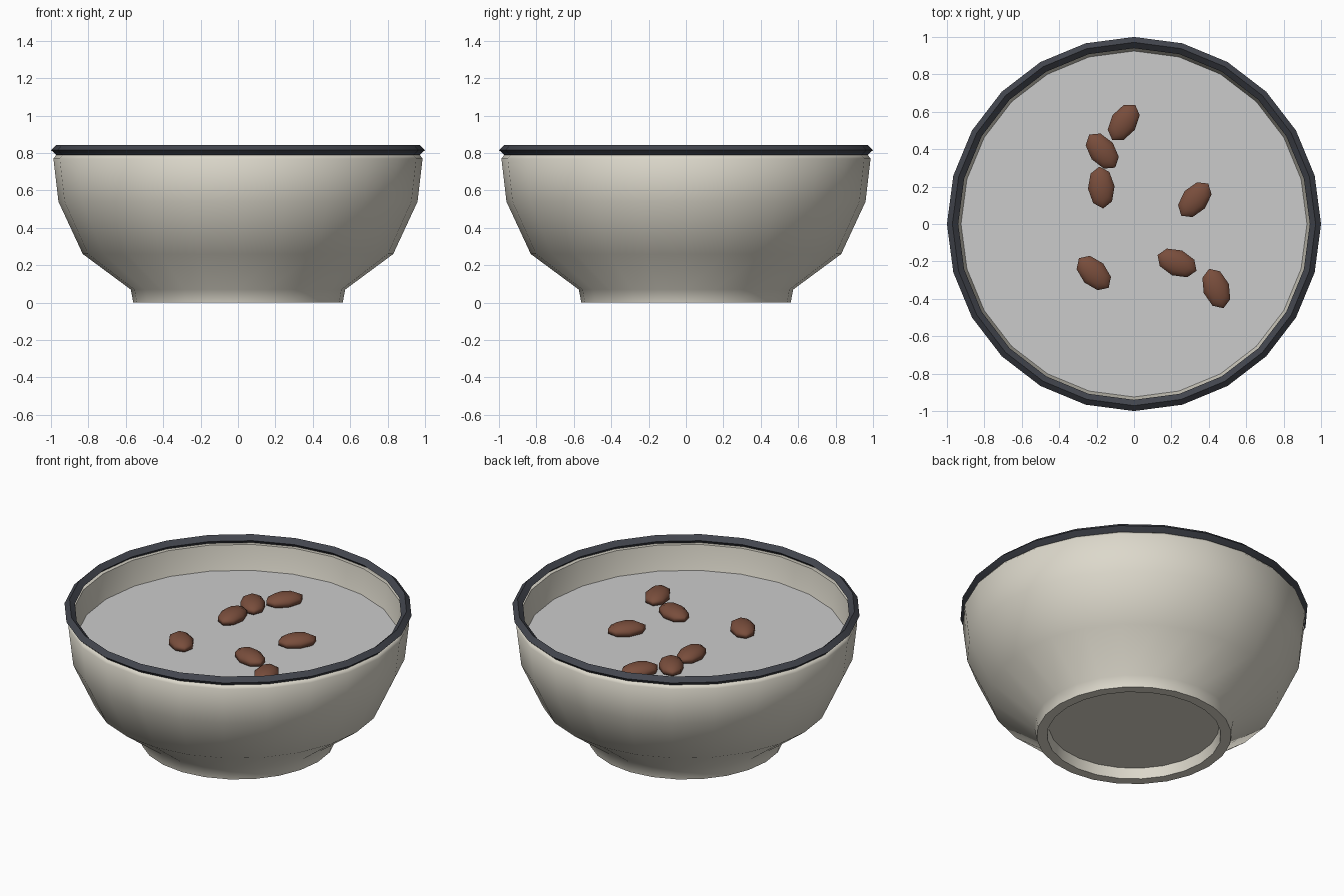
import bpy, bmesh, math
from math import radians, cos, sin, pi

if "Cube" in bpy.data.objects:
    bpy.data.objects.remove(bpy.data.objects["Cube"])

SIDES = 24


def material(name, rgb):
    m = bpy.data.materials.new(name)
    m.diffuse_color = (*rgb, 1)
    m.use_nodes = True
    m.node_tree.nodes["Principled BSDF"].inputs["Base Color"].default_value = m.diffuse_color
    return m


def finish(bm, name, mat, angle):
    bmesh.ops.recalc_face_normals(bm, faces=bm.faces)
    me = bpy.data.meshes.new(name)
    bm.to_mesh(me)
    bm.free()
    ob = bpy.data.objects.new(name, me)
    bpy.context.collection.objects.link(ob)
    if mat:
        me.materials.append(mat)
    bpy.ops.object.select_all(action='DESELECT')
    ob.select_set(True)
    bpy.context.view_layer.objects.active = ob
    bpy.ops.object.shade_smooth_by_angle(angle=radians(angle))
    return ob


def lathe(name, profile, mat, angle, closed=False):
    """Revolve (radius, z) points; open ends are capped with a flat polygon."""
    bm = bmesh.new()
    rings = [[bm.verts.new((r * cos(2 * pi * i / SIDES), r * sin(2 * pi * i / SIDES), z))
              for i in range(SIDES)] for r, z in profile]
    pairs = list(zip(rings, rings[1:]))
    if closed:
        pairs.append((rings[-1], rings[0]))
    else:
        bm.faces.new(rings[0])
        bm.faces.new(rings[-1])
    for a, b in pairs:
        for i in range(SIDES):
            j = (i + 1) % SIDES
            bm.faces.new((a[i], a[j], b[j], b[i]))
    return finish(bm, name, mat, angle)


cream = material("cream_glaze", (0.72, 0.69, 0.60))
dark = material("dark_rim", (0.055, 0.06, 0.075))
brown = material("brown_bean", (0.19, 0.075, 0.045))

# Bowl: recessed underside, foot ring, outer wall, lip, inner wall
lathe("bowl", [(0.49, 0.065), (0.50, 0.0), (0.56, 0.0), (0.573, 0.07), (0.83, 0.26),
               (0.96, 0.54), (0.987, 0.77), (0.972, 0.79), (0.945, 0.79),
               (0.915, 0.56), (0.79, 0.29), (0.53, 0.11)], cream, 55)

# Dark rim band with a diamond section
lathe("rim_band", [(1.0, 0.816), (0.971, 0.843), (0.94, 0.816), (0.971, 0.789)],
      dark, 40, closed=True)

# Contents filling the bowl
LEVEL = 0.635
lathe("contents", [(0.90, LEVEL - 0.07), (0.925, LEVEL)], None, 30)

# Beans lying on the surface: x, y, heading in degrees
BEANS = [(-0.055, 0.543, 57), (-0.17, 0.39, -52), (-0.175, 0.195, 95), (0.325, 0.13, 50),
         (-0.215, -0.262, -45), (0.23, -0.208, -22), (0.44, -0.345, -70)]
for n, (x, y, heading) in enumerate(BEANS, 1):
    bm = bmesh.new()
    bmesh.ops.create_uvsphere(bm, u_segments=8, v_segments=5, radius=1)
    ob = finish(bm, f"bean_{n}", brown, 40)
    ob.scale = (0.118, 0.075, 0.045)
    ob.location = (x, y, LEVEL + 0.02)
    ob.rotation_euler.z = radians(heading)
